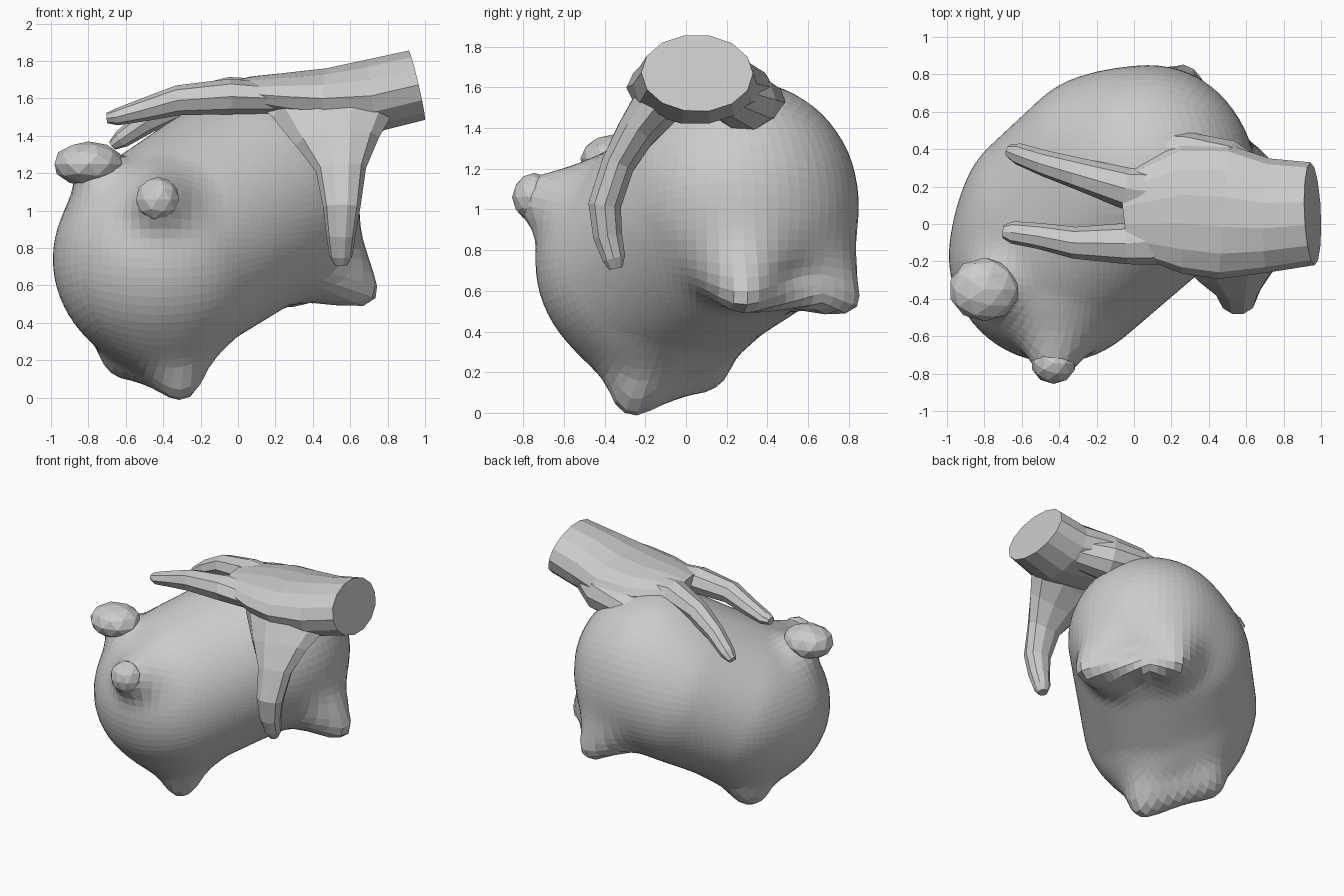
import bpy, bmesh, math
from mathutils import Vector as V

if "Cube" in bpy.data.objects:
    bpy.data.objects.remove(bpy.data.objects["Cube"])


def finish(bm, name):
    bmesh.ops.recalc_face_normals(bm, faces=bm.faces[:])
    me = bpy.data.meshes.new(name)
    bm.to_mesh(me)
    bm.free()
    ob = bpy.data.objects.new(name, me)
    bpy.context.collection.objects.link(ob)
    return ob


def tube(name, rings, width_axis, sides=10):
    """Loft ellipses along a path; ring = (centre, half width, half height)."""
    bm = bmesh.new()
    pts = [V(r[0]) for r in rings]
    loops = []
    for i, (c, a, b) in enumerate(rings):
        t = (pts[min(i + 1, len(pts) - 1)] - pts[max(i - 1, 0)]).normalized()
        w = V(width_axis)
        w = (w - t * w.dot(t)).normalized()
        h = t.cross(w)
        loops.append([bm.verts.new(V(c) + w * a * math.cos(k * math.tau / sides)
                                   + h * b * math.sin(k * math.tau / sides))
                      for k in range(sides)])
    for p, q in zip(loops, loops[1:]):
        for k in range(sides):
            n = (k + 1) % sides
            bm.faces.new((p[k], p[n], q[n], q[k]))
    bm.faces.new(loops[0])
    bm.faces.new(loops[-1])
    return finish(bm, name)


def knob(name, centre, size):
    bm = bmesh.new()
    bmesh.ops.create_icosphere(bm, subdivisions=2, radius=1)
    for v in bm.verts:
        v.co = V(centre) + V([a * b for a, b in zip(v.co, size)])
    return finish(bm, name)


# Body volumes: hulls of two balls (start, end, start radius, end radius)
CAPS = [
    ((-.42, -.17, .74), (.06, .26, 1.05), .57, .585),       # torso
    ((-.42, .04, .79), (-.14, .28, .96), .515, .53),        # back flank
    ((.19, .28, .95), (.67, .28, .57), .42, .085),          # rear feet
    ((.12, .40, .95), (.25, .775, .56), .42, .08),
    ((.62, .30, .58), (.27, .74, .57), .08, .08),           # ridge between them
    ((-.39, -.18, .50), (-.31, -.25, .095), .38, .095),     # front feet
    ((-.48, -.02, .62), (-.59, .07, .25), .42, .13),
    ((-.31, -.25, .10), (-.59, .07, .24), .10, .13),        # ridge between them
    ((-.40, -.42, .95), (-.43, -.75, 1.06), .29, .10),      # ear roots
    ((-.62, -.25, .98), (-.78, -.345, 1.2), .27, .10),
]
CAPS = [(V(a), V(b), r, s) for a, b, r, s in CAPS]


def distance(p, k=.07):
    d = 9
    for a, b, r, s in CAPS:
        ab = b - a
        length = ab.length
        ax = ab / length
        y = (p - a).dot(ax)
        x = (p - a - ax * y).length
        g = (r - s) / length
        t = max(0, min(1, (y - x * g / math.sqrt(1 - g * g)) / length))
        e = (p - a - ab * t).length - (r + (s - r) * t)
        h = max(k - abs(d - e), 0) / k
        d = min(d, e) - h * h * k / 4
    return d


# Body: shrink a gridded ball on to the blended volumes
bm = bmesh.new()
bmesh.ops.create_cube(bm, size=2)
bmesh.ops.subdivide_edges(bm, edges=bm.edges[:], cuts=23, use_grid_fill=True)
origin = V((-.2, .05, .85))
for v in bm.verts:
    n = V([math.tan(c * math.pi / 4) for c in v.co]).normalized()
    r = 1.5
    for _ in range(40):
        d = distance(origin + n * r)
        if d < .001:
            break
        r -= d * .8
    v.co = origin + n * r
# even out the creases between the volumes
bmesh.ops.smooth_vert(bm, verts=bm.verts[:], factor=.35,
                      use_axis_x=True, use_axis_y=True, use_axis_z=True)
finish(bm, "body")

# Ear tips on the flared roots
knob("front_ear", (-.43, -.745, 1.06), (.12, .11, .12))
knob("side_ear", (-.80, -.35, 1.25), (.19, .17, .12))

# Hand: cut wrist and palm
tube("wrist_and_palm", [((.955, .055, 1.67), .275, .195), ((.72, .045, 1.615), .305, .20),
                        ((.48, .065, 1.60), .36, .165), ((.25, .08, 1.61), .345, .13),
                        ((.08, .06, 1.62), .27, .10), ((-.05, .045, 1.61), .21, .08)],
     (0, 1, 0), 14)
# Heel of the hand curling over the far side
tube("hand_heel", [((.74, .17, 1.58), .11, .12), ((.48, .29, 1.53), .165, .15),
                   ((.26, .36, 1.52), .135, .12), ((.02, .41, 1.48), .09, .08),
                   ((-.14, .44, 1.40), .05, .05)], (0, 1, 0), 10)

# Thumb and its broad web hanging down the front
tube("thumb", [((.50, .02, 1.62), .42, .11), ((.51, -.14, 1.52), .33, .13),
               ((.53, -.25, 1.37), .225, .10), ((.55, -.335, 1.22), .135, .085),
               ((.555, -.40, 1.02), .10, .085), ((.55, -.385, .87), .078, .075),
               ((.55, -.355, .76), .062, .06), ((.55, -.345, .71), .035, .035)],
     (1, 0, 0), 10)

# Two long fingers over the top
FINGERS = {
    "index_finger": [((.20, -.08, 1.60), .14, .08), ((-.04, -.105, 1.61), .11, .095),
                     ((-.32, -.10, 1.59), .085, .08), ((-.50, -.065, 1.54), .07, .062),
                     ((-.65, -.045, 1.50), .06, .045), ((-.70, -.04, 1.495), .035, .028)],
    "middle_finger": [((.20, .16, 1.62), .14, .08), ((-.04, .19, 1.625), .11, .09),
                      ((-.30, .27, 1.57), .085, .08), ((-.48, .325, 1.48), .07, .065),
                      ((-.62, .375, 1.385), .058, .05), ((-.67, .39, 1.35), .035, .028)],
}
for name, rings in FINGERS.items():
    tube(name, rings, (0, 1, 0), 8)
